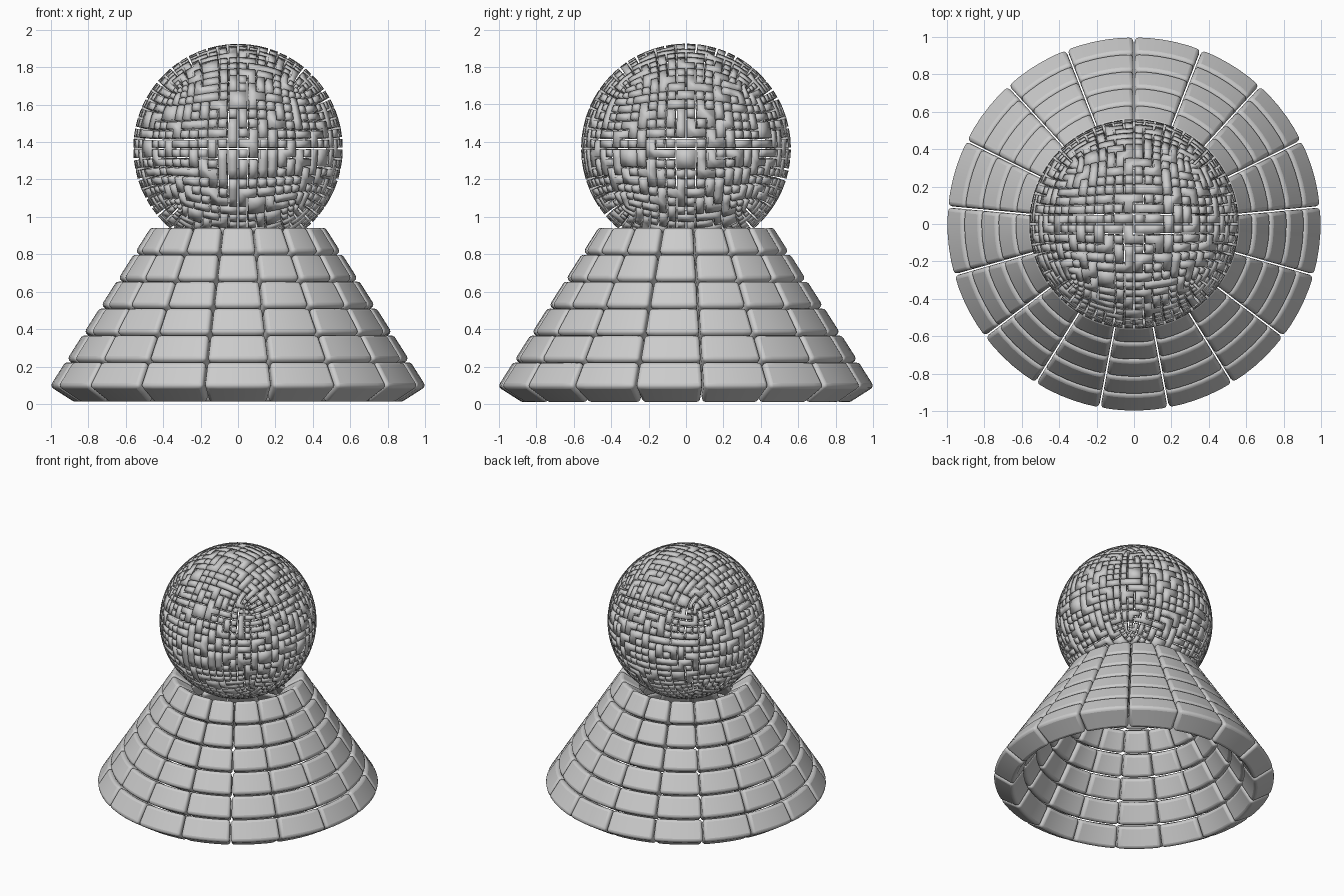
import bpy, bmesh, math, random
from mathutils import Vector

if "Cube" in bpy.data.objects:
    bpy.data.objects.remove(bpy.data.objects["Cube"])

random.seed(7)
SEGS, ROWS, ARC = 17, 6, 5


def add_object(name, bm):
    mesh = bpy.data.meshes.new(name)
    bm.to_mesh(mesh)
    bm.free()
    obj = bpy.data.objects.new(name, mesh)
    bpy.context.collection.objects.link(obj)
    return obj


def shade(obj, angle):
    bpy.ops.object.select_all(action='DESELECT')
    obj.select_set(True)
    bpy.context.view_layer.objects.active = obj
    bpy.ops.object.shade_smooth_by_angle(angle=math.radians(angle))


# Conical skirt: rows of thick rounded blocks set square to the slope
low, high = Vector((1.008, 0.09)), Vector((0.46, 0.953))
slope = (high - low).normalized()
inward = Vector((-slope.y, slope.x)) * 0.168
gap = 0.004


def add_block(bm, row, seg):
    a = low.lerp(high, row / ROWS) + slope * gap
    b = low.lerp(high, (row + 1) / ROWS) - slope * gap
    profile = [a, b, b + inward, a + inward]
    mid = -math.pi / 2 + seg * math.tau / SEGS
    rings = []
    for i in range(ARC + 1):
        ring = []
        for p in profile:
            half = math.pi / SEGS - gap / p.x
            t = mid + half * (2 * i / ARC - 1)
            ring.append(bm.verts.new((p.x * math.cos(t), p.x * math.sin(t), p.y)))
        rings.append(ring)
    for r, s in zip(rings, rings[1:]):
        for j in range(4):
            k = (j + 1) % 4
            bm.faces.new((r[j], s[j], s[k], r[k]))
    bm.faces.new(rings[0])
    bm.faces.new(rings[-1][::-1])


bm = bmesh.new()
for row in range(ROWS):
    for seg in range(SEGS):
        add_block(bm, row, seg)
bmesh.ops.recalc_face_normals(bm, faces=bm.faces)
skirt = add_object("skirt_blocks", bm)
bevel = skirt.modifiers.new("round_edges", 'BEVEL')
bevel.width = 0.022
bevel.segments = 3
bevel.limit_method = 'ANGLE'
bevel.angle_limit = math.radians(40)
shade(skirt, 40)

# Ball: subdivided cube rounded to a sphere, cut into random panels
RADIUS, CENTRE = 0.56, Vector((0, 0, 1.365))
bm = bmesh.new()
bmesh.ops.create_cube(bm, size=2)
ball = add_object("panelled_ball", bm)
sub = ball.modifiers.new("grid", 'SUBSURF')
sub.levels = 4
graph = bpy.context.evaluated_depsgraph_get()
bm = bmesh.new()
bm.from_object(ball, graph)
ball.modifiers.clear()
for v in bm.verts:
    v.co = v.co.normalized() * RADIUS

# Group neighbouring cells into panels of one to four
bm.faces.ensure_lookup_table()
bm.faces.index_update()
group = {}
order = list(bm.faces)
random.shuffle(order)
for start in order:
    if start.index in group:
        continue
    group[start.index] = start.index
    members = [start]
    for _ in range(random.choice((0, 0, 0, 1, 1, 2, 3))):
        free = [f for m in members for e in m.edges for f in e.link_faces
                if f.index not in group]
        if not free:
            break
        pick = random.choice(free)
        group[pick.index] = start.index
        members.append(pick)
seams = [e for e in bm.edges
         if len({group[f.index] for f in e.link_faces}) > 1]
bmesh.ops.split_edges(bm, edges=seams)

# Shrink every panel to open the gaps
rim = bmesh.ops.inset_region(bm, faces=list(bm.faces), thickness=0.006,
                             use_boundary=True, use_even_offset=True)
bmesh.ops.delete(bm, geom=rim["faces"], context='FACES')
for v in bm.verts:
    v.co = v.co.normalized() * RADIUS + CENTRE
bm.normal_update()
bm.to_mesh(ball.data)
bm.free()
solid = ball.modifiers.new("panel_thickness", 'SOLIDIFY')
solid.thickness = 0.05
solid.offset = -1
shade(ball, 30)
